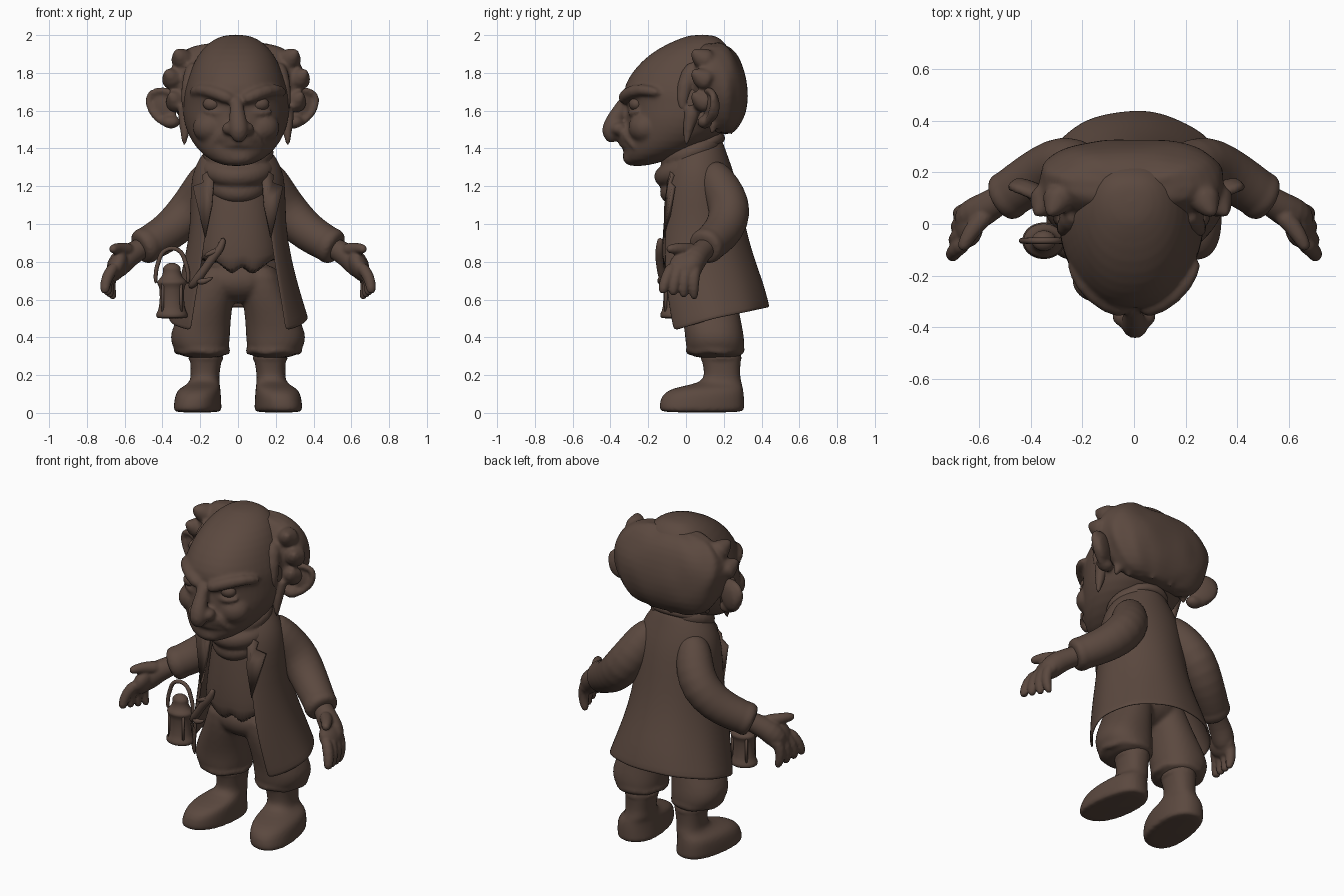
import bpy, bmesh, math, random
from mathutils import Vector

if "Cube" in bpy.data.objects:
    bpy.data.objects.remove(bpy.data.objects["Cube"])

random.seed(4)
BROWN = bpy.data.materials.new("clay brown")
BROWN.diffuse_color = (0.105, 0.066, 0.05, 1)
BROWN.use_nodes = True
BROWN.node_tree.nodes["Principled BSDF"].inputs["Base Color"].default_value = BROWN.diffuse_color
SIDES = ((-1, "right"), (1, "left"))


def finish(name, verts, faces, subsurf=1, thick=0):
    me = bpy.data.meshes.new(name)
    me.from_pydata([tuple(v) for v in verts], [], faces)
    bm = bmesh.new()
    bm.from_mesh(me)
    bmesh.ops.recalc_face_normals(bm, faces=bm.faces[:])
    bm.to_mesh(me)
    bm.free()
    me.materials.append(BROWN)
    ob = bpy.data.objects.new(name, me)
    bpy.context.collection.objects.link(ob)
    if thick:
        ob.modifiers.new("thickness", 'SOLIDIFY').thickness = thick
    if subsurf:
        ob.modifiers.new("smooth", 'SUBSURF').levels = subsurf
        ob.modifiers["smooth"].render_levels = subsurf
    for p in me.polygons:
        p.use_smooth = True
    return ob


def bridge(rows, n, closed=True, loop=False, caps=True):
    faces = []
    for r in range(rows if loop else rows - 1):
        a, b = r * n, ((r + 1) % rows) * n
        for i in range(n if closed else n - 1):
            j = (i + 1) % n
            faces.append((a + i, a + j, b + j, b + i))
    if caps and not loop:
        faces += [tuple(range(n)), tuple(range((rows - 1) * n, rows * n))]
    return faces


def spow(v, e):
    return math.copysign(abs(v) ** e, v)


def loft(name, rows, n=24, e=0.9, tweak=None, subsurf=1):
    """Stack of rounded sections, each row: z, centre x, half width, front y, back y."""
    verts = []
    for k, (z, cx, hw, yf, yb) in enumerate(rows):
        for i in range(n):
            a = 2 * math.pi * i / n
            v = Vector((cx + hw * spow(math.sin(a), e),
                        (yf + yb) / 2 - (yb - yf) / 2 * spow(math.cos(a), e), z))
            verts.append(tweak(v, k, a) if tweak else v)
    return finish(name, verts, bridge(len(rows), n), subsurf)


def tube(name, pts, n=10, loop=False, subsurf=1):
    """Swept round section, each point: x, y, z, radius."""
    P = [Vector(p[:3]) for p in pts]
    m, verts, up, last = len(P), [], None, None
    for i in range(m):
        d = P[(i + 1) % m] - P[i - 1] if loop else P[min(i + 1, m - 1)] - P[max(i - 1, 0)]
        d.normalize()
        up = last.rotation_difference(d) @ up if last else d.orthogonal().normalized()
        last, side, r = d, d.cross(up), pts[i][3]
        for k in range(n):
            a = 2 * math.pi * k / n
            verts.append(P[i] + (up * math.cos(a) + side * math.sin(a)) * r)
    return finish(name, verts, bridge(m, n, loop=loop), subsurf)


def ball(name, loc, size, tilt=(0, 0, 0)):
    bpy.ops.mesh.primitive_uv_sphere_add(segments=24, ring_count=14, location=loc, rotation=tilt)
    ob = bpy.context.object
    ob.name, ob.scale = name, size
    ob.data.materials.append(BROWN)
    bpy.ops.object.shade_smooth()


def fuse(name, start, voxel=.011, relax=4):
    """Melt every object made since index start into one sculpted surface."""
    obs = list(bpy.context.collection.objects)[start:]
    bpy.ops.object.select_all(action='DESELECT')
    for o in obs:
        o.select_set(True)
    bpy.context.view_layer.objects.active = obs[0]
    bpy.ops.object.convert(target='MESH')
    bpy.ops.object.join()
    ob = bpy.context.object
    ob.name = name
    m = ob.modifiers.new("melt", 'REMESH')
    m.mode, m.voxel_size, m.use_smooth_shade = 'VOXEL', voxel, True
    m = ob.modifiers.new("relax", 'SMOOTH')
    m.factor, m.iterations = .5, relax


def count():
    return len(bpy.context.collection.objects)


# Head: bald dome, brow ledge and narrow jaw, tapering to the front
def egg(v, k, a):
    v.x = -0.01 + v.x * (1 - 0.2 * max(0, math.cos(a)))
    return v

start = count()
loft("head", [(1.305, 0, .05, -.30, -.22), (1.335, 0, .14, -.335, -.1), (1.40, 0, .215, -.335, .08),
              (1.48, 0, .262, -.325, .2), (1.56, 0, .285, -.32, .26), (1.64, 0, .285, -.31, .29),
              (1.70, 0, .28, -.34, .29), (1.78, 0, .255, -.305, .28), (1.86, 0, .225, -.24, .26),
              (1.93, 0, .18, -.15, .23), (1.98, 0, .12, -.04, .19), (2.003, 0, .05, .03, .14)],
     e=0.82, tweak=egg)
for s, w in SIDES:
    # Ear: thin shell with raised rim and lobe
    cx = s * .365 - .03
    ball(f"{w}_ear_shell", (cx, .135, 1.625), (.085, .03, .085), (0, s * .2, s * .4))
    rim = [(-.08, .05), (-.03, .085), (.03, .09), (.08, .065), (.08, .01), (.045, -.05), (0, -.085), (-.05, -.1)]
    tube(f"{w}_ear_rim", [(cx + s * u, .115 + .4 * u, 1.62 + v, .022) for u, v in rim], 8)
    ball(f"{w}_ear_lobe", (cx - s * .04, .1, 1.54), (.05, .04, .035))
    # Brow, cheek, nostril and mouth fold
    tube(f"{w}_brow", [(s * .25, -.13, 1.69, .025), (s * .205, -.24, 1.72, .032), (s * .1, -.32, 1.69, .038),
                       (s * .02, -.335, 1.65, .035)])
    tube(f"{w}_eye_bag", [(s * .06, -.295, 1.6, .012), (s * .12, -.3, 1.58, .018), (s * .19, -.25, 1.6, .012)], 8)
    ball(f"{w}_cheek", (s * .13 - .01, -.215, 1.51), (.1, .09, .085))
    ball(f"{w}_nostril", (s * .045, -.355, 1.505), (.04, .045, .035))
    tube(f"{w}_mouth_fold", [(s * .06, -.34, 1.5, .012), (s * .11, -.31, 1.45, .02), (s * .14, -.26, 1.39, .01)], 8)
tube("nose", [(-.01, -.31, 1.68, .03), (-.005, -.35, 1.6, .04), (0, -.385, 1.54, .05),
              (.005, -.4, 1.49, .055), (.005, -.39, 1.455, .042), (.005, -.375, 1.435, .02)], 12)
ball("muzzle", (0, -.27, 1.46), (.13, .09, .07))
tube("upper_lip", [(-.13, -.27, 1.405, .012), (-.06, -.315, 1.425, .03), (0, -.335, 1.435, .032),
                   (.06, -.315, 1.425, .03), (.13, -.27, 1.405, .012)])
ball("chin", (0, -.285, 1.355), (.085, .05, .047))
fuse("head", start)
for s, w in SIDES:
    ball(f"{w}_eye", (s * .125 - .01, -.262, 1.635), (.05, .04, .038))

# Hair: wide ragged mass round the back and sides
def ragged(v, k, a):
    f = 1 + random.uniform(-.04, .04)
    return Vector((v.x * f - .01, v.y + random.uniform(-.01, .006), v.z + random.uniform(-.012, .012)))

start = count()
loft("hair", [(1.475, 0, .17, .14, .24), (1.515, 0, .26, .08, .285), (1.59, 0, .32, .04, .322),
              (1.68, 0, .355, .01, .334), (1.77, 0, .37, .0, .325), (1.85, 0, .35, .01, .3),
              (1.92, 0, .285, .06, .255), (1.965, 0, .2, .09, .19)], n=32, e=0.8, tweak=ragged)
for s, w in SIDES:
    for i, (z, x) in enumerate([(1.66, .31), (1.78, .33), (1.885, .28)]):
        tube(f"{w}_lock_{i}", [(s * x - .01, .14, z - .03, .08), (s * (x + .01) - .01, .06, z, .06),
                               (s * (x + .045) - .01, .03, z + .035, .008)], 8)
    tube(f"{w}_sideburn", [(s * .265 - .01, .05, 1.64, .06), (s * .27 - .01, .01, 1.52, .035),
                           (s * .275 - .01, 0, 1.4, .01)], 8)
    tube(f"{w}_temple", [(s * .21 - .01, .06, 1.86, .06), (s * .25 - .01, -.02, 1.73, .05), (s * .265 - .01, -.02, 1.58, .03)], 8)
    for i in range(4):
        tube(f"{w}_nape_lock_{i}", [(s * (.06 + .06 * i), .24 - .03 * i, 1.56, .045),
                                    (s * (.065 + .06 * i), .24 - .035 * i, 1.465, .01)], 8)
fuse("hair", start, .011, 6)

# Neck, and a scarf of three slack folds that drop at the front
loft("neck", [(1.15, 0, .14, -.08, .2), (1.35, 0, .13, -.08, .19), (1.52, 0, .12, -.05, .19)])
start = count()
for i, (z, hw, yf, yb, r) in enumerate([(1.33, .145, -.09, .15, .05), (1.25, .145, -.115, .16, .06),
                                        (1.165, .11, -.085, .14, .06)]):
    pts = []
    for k in range(20):
        a = 2 * math.pi * k / 20
        c = math.cos(a)
        pts.append((hw * math.sin(a), (yf + yb) / 2 - (yb - yf) / 2 * c, z + .05 * (1 - c), r))
    tube(f"scarf_fold_{i}", pts, loop=True)
fuse("scarf", start)

# Waistcoat with two points at the front hem
def points(v, k, a):
    if k == 0 and math.cos(a) > 0:
        v.z -= .13 * max(0, 1 - abs(abs(v.x - .03) - .07) / .11)
    return v

loft("waistcoat", [(.8, 0, .225, -.125, .25), (.84, 0, .22, -.125, .255), (.92, 0, .215, -.125, .26),
                   (1.05, 0, .195, -.115, .24), (1.2, 0, .175, -.1, .22), (1.36, 0, .12, -.06, .19)],
     n=64, tweak=points)

# Coat: open-fronted flared sheet, hem longer at the front
coat = [(1.45, .12, -.04, .19, .1), (1.39, .175, -.08, .21, .125), (1.31, .23, -.12, .24, .14),
        (1.2, .255, -.15, .275, .15), (1.0, .25, -.18, .31, .17), (.8, .285, -.2, .36, .2),
        (.65, .325, -.19, .41, .23), (.53, .362, -.16, .437, .25), (.5, .372, -.15, .443, .255)]
N, verts = 33, []
for k, (z, hw, yf, yb, gap) in enumerate(coat):
    a0 = math.asin(gap / hw)
    for i in range(N):
        a = a0 + (2 * math.pi - 2 * a0) * i / (N - 1)
        c = math.cos(a)
        ripple = 1 + .012 * math.sin(9 * a) * max(0, 1.1 - z)
        drop = (.09 if c > 0 else .06) * max(0, min(1, (.95 - z) / .45))
        verts.append((hw * math.sin(a) * ripple, (yf + yb) / 2 - (yb - yf) / 2 * c * ripple, z - drop * c))
finish("coat", verts, bridge(len(coat), N, closed=False, caps=False), 1, .015)
tube("coat_collar", [(-.13, -.03, 1.32, .025), (-.155, .06, 1.4, .03), (-.1, .16, 1.45, .03), (0, .19, 1.46, .03),
                     (.1, .16, 1.45, .03), (.155, .06, 1.4, .03), (.13, -.03, 1.32, .025)])
for s, w in SIDES:
    outline = [(.125, -.09, 1.3), (.19, -.08, 1.26), (.185, -.095, 1.22), (.24, -.075, 1.2), (.175, -.12, .93), (.14, -.115, 1.1)]
    finish(f"{w}_lapel", [(s * x, y, z) for x, y, z in outline], [tuple(range(6))], 0, .02)

# Arms and hands
for s, w in SIDES:
    def limb(name, pts, n=10):
        tube(f"{w}_{name}", [(s * x, y, z, r) for x, y, z, r in pts], n)
    start = count()
    limb("sleeve", [(.12, .12, 1.31, .07), (.165, .155, 1.24, .1), (.205, .21, 1.15, .112), (.265, .238, 1.06, .115),
                    (.345, .205, .975, .108), (.42, .16, .925, .1), (.5, .105, .88, .096), (.52, .092, .87, .075)], 16)
    limb("cuff", [(.46, .13, .9, .085), (.475, .12, .893, .102), (.515, .095, .873, .098), (.525, .09, .868, .07)], 16)
    fuse(f"{w}_sleeve", start)
    start = count()
    limb("wrist", [(.47, .13, .895, .06), (.55, .075, .85, .06), (.605, .045, .815, .07), (.645, .02, .765, .066),
                   (.66, 0, .73, .04)], 12)
    ball(f"{w}_palm", (s * .64, .0, .775), (.05, .09, .085), (0, s * -.4, 0))
    limb("thumb", [(.56, .05, .86, .045), (.62, -.01, .868, .036), (.655, -.07, .87, .03), (.672, -.105, .865, .018)])
    for i in range(4):
        y, tip = .055 - .04 * i, .045 - .055 * i
        limb(f"finger_{i}", [(.645, y, .79, .036), (.678 + .006 * i, (y + tip) / 2 - .01, .72, .033),
                             (.675 + .011 * i, tip - .005, .65, .029), (.655 + .015 * i, tip, .596 + .012 * i, .018)])
    fuse(f"{w}_hand", start, .008, 3)

# Breeches with gathered cuffs
def leg(name, rows, e=.9, tweak=None):
    loft(name, [(z, s * cx, hw, yf, yb) for z, cx, hw, yf, yb in rows], e=e, tweak=tweak)

start = count()
for s, w in SIDES:
    leg(f"{w}_breeches_leg", [(.8, .11, .1, -.05, .23), (.65, .13, .12, -.045, .26), (.55, .165, .132, -.03, .28),
                              (.45, .195, .155, -.01, .3), (.39, .202, .16, -.005, .31), (.34, .195, .147, .0, .31),
                              (.305, .188, .12, .02, .3), (.29, .18, .08, .06, .26)])
    tube(f"{w}_knee_fold", [(s * (.19 + .135 * math.sin(k * math.pi / 8)), .155 - .142 * math.cos(k * math.pi / 8),
                             .33 + .01 * math.sin(k * 2.4), .022) for k in range(16)], 8, loop=True)
ball("breeches_seat", (0, .1, .7), (.22, .16, .12))
fuse("breeches", start, .012)

# Boots, toes turned slightly out
for s, w in SIDES:
    def splay(v, k, a):
        v.x -= s * .13 * min(.1, v.y - .1) * max(0, 1 - v.z / .2)
        return v
    start = count()
    leg(f"{w}_boot", [(.33, .17, .07, .09, .28), (.32, .17, .088, .075, .295), (.27, .17, .083, .085, .29),
                      (.2, .175, .075, .1, .285), (.16, .178, .08, .08, .295), (.14, .195, .098, -.03, .3),
                      (.12, .207, .115, -.1, .305), (.08, .212, .122, -.14, .31), (.02, .212, .124, -.142, .31),
                      (.0, .212, .122, -.14, .31)], .85, splay)
    tube(f"{w}_boot_top", [(s * (.17 + .083 * math.sin(k * math.pi / 8)), .186 - .1 * math.cos(k * math.pi / 8), .29, .014)
                           for k in range(16)], 8, loop=True)
    fuse(f"{w}_boot", start, .01, 2)

# Lantern with cap, posts and bail handle
LX, LY = -.35, -.065
loft("lantern_body", [(z, LX, r, LY - r * .85, LY + r * .85) for z, r in
                      [(.5, .07), (.505, .085), (.53, .085), (.545, .066), (.67, .062), (.68, .08), (.7, .08),
                       (.715, .055), (.75, .045), (.765, .05), (.785, .035), (.795, .01)]], e=1)
for i in range(4):
    a = math.pi * (i + .5) / 2
    x, y = LX + .068 * math.cos(a), LY + .058 * math.sin(a)
    tube(f"lantern_post_{i}", [(x, y, .53, .008), (x, y, .69, .008)], 8, subsurf=0)
tube("lantern_handle", [(LX - .085, LY, .68, .012), (LX - .088, LY, .75, .012)] +
     [(LX - .07 * math.cos(a), LY, .8 + .075 * math.sin(a), .013) for a in (0, .5, 1, 1.57, 2.1, 2.6, 3.14)] +
     [(LX + .088, LY, .75, .012), (LX + .085, LY, .68, .012)], 8)

# Gnarled hook hanging the lantern from the belt
tube("belt_hook", [(-.26, -.08, .66, .015), (-.22, -.12, .7, .028), (-.17, -.135, .77, .022), (-.13, -.14, .83, .026),
                   (-.09, -.14, .87, .022), (-.075, -.135, .93, .016)])
tube("belt_hook_barb", [(-.1, -.14, .86, .02), (-.14, -.15, .85, .016), (-.18, -.15, .83, .008)], 8)
tube("belt_hook_end", [(-.22, -.12, .7, .022), (-.18, -.14, .69, .018), (-.13, -.14, .72, .008)], 8)
